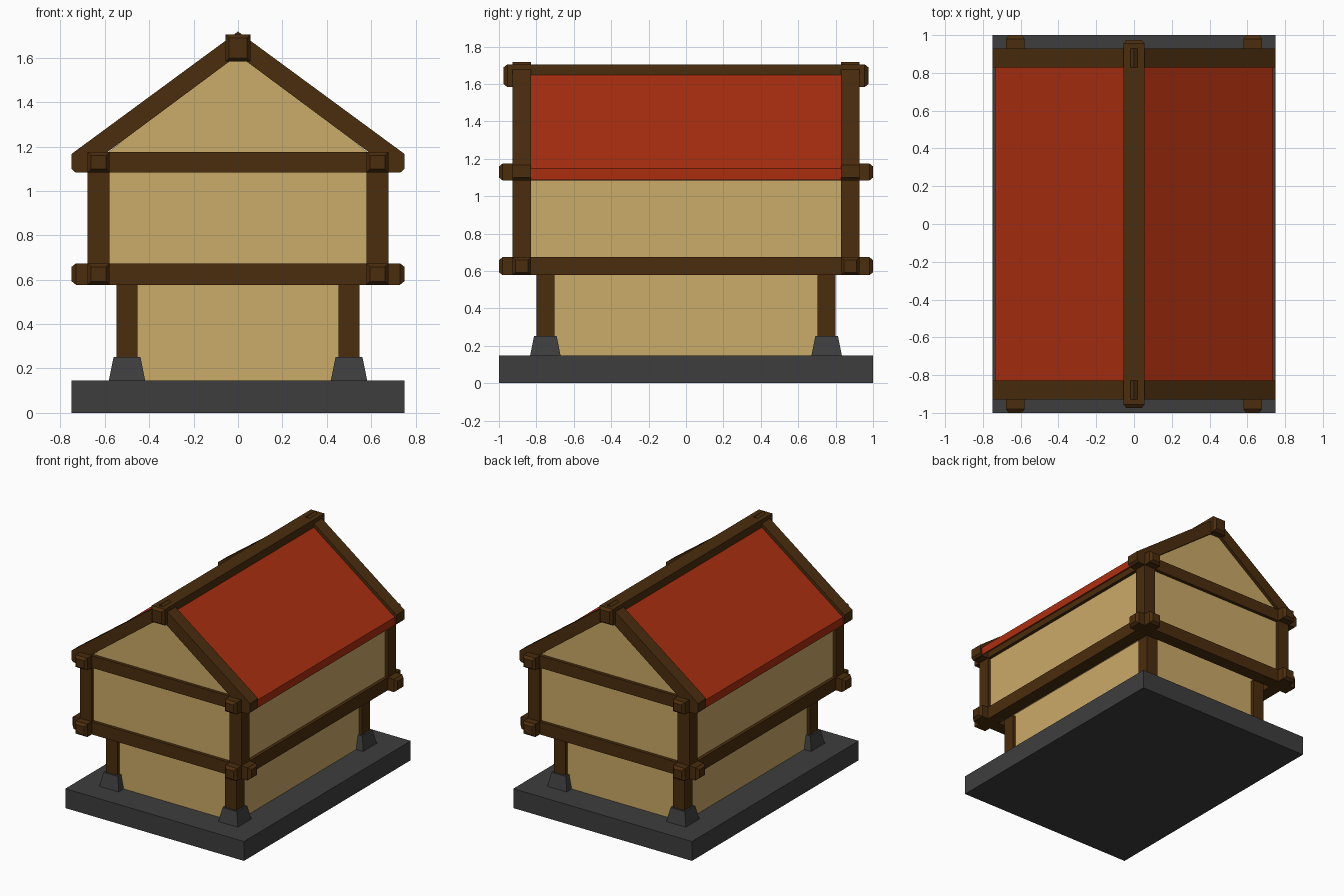
import bpy

if "Cube" in bpy.data.objects:
    bpy.data.objects.remove(bpy.data.objects["Cube"])


def material(name, r, g, b):
    m = bpy.data.materials.new(name)
    m.diffuse_color = (r, g, b, 1)
    m.use_nodes = True
    m.node_tree.nodes["Principled BSDF"].inputs["Base Color"].default_value = m.diffuse_color
    return m


WOOD = material("dark_wood", 0.070, 0.026, 0.0044)
PLASTER = material("tan_plaster", 0.60, 0.405, 0.138)
TILE = material("red_roof", 0.41, 0.028, 0.0052)
STONE = material("grey_stone", 0.048, 0.048, 0.049)


def loft(name, rings, mat):
    """Closed solid through a list of equal-length rings of points."""
    n = len(rings[0])
    verts = [p for ring in rings for p in ring]
    faces = [list(range(n))[::-1], [len(verts) - n + i for i in range(n)]]
    for k in range(len(rings) - 1):
        for i in range(n):
            j = (i + 1) % n
            faces.append([k * n + i, k * n + j, (k + 1) * n + j, (k + 1) * n + i])
    me = bpy.data.meshes.new(name)
    me.from_pydata(verts, [], faces)
    me.materials.append(mat)
    ob = bpy.data.objects.new(name, me)
    bpy.context.collection.objects.link(ob)
    # make all normals point outward
    import bmesh
    bm = bmesh.new()
    bm.from_mesh(me)
    bmesh.ops.recalc_face_normals(bm, faces=bm.faces)
    bm.to_mesh(me)
    bm.free()
    return ob


def square(cx, cy, hx, hy, z):
    return [(cx - hx, cy - hy, z), (cx + hx, cy - hy, z), (cx + hx, cy + hy, z), (cx - hx, cy + hy, z)]


def block(name, cx, cy, hx, hy, z0, z1, mat, top=1.0):
    loft(name, [square(cx, cy, hx, hy, z0), square(cx, cy, hx * top, hy * top, z1)], mat)


def beam(name, axis, half_len, offset, half_w, z0, z1):
    """Horizontal beam with chamfered ends along x or y."""
    rings = []
    for t, inset in ((-half_len, 0.016), (-half_len + 0.02, 0), (half_len - 0.02, 0), (half_len, 0.016)):
        w, a, b = half_w - inset, z0 + inset, z1 - inset
        section = [(offset - w, a), (offset + w, a), (offset + w, b), (offset - w, b)]
        rings.append([(t, s, z) if axis == "x" else (s, t, z) for s, z in section])
    loft(name, rings, WOOD)


def extrude_y(name, profile, y0, y1, mat):
    loft(name, [[(x, y, z) for x, z in profile] for y in (y0, y1)], mat)


SLOPE = 0.735


def roof_z(x, drop=0.0):
    return 1.718 - SLOPE * x - drop


# Base and plaster storeys
block("stone_base", 0, 0, 0.75, 1.0, 0, 0.147, STONE)
block("lower_walls", 0, 0, 0.523, 0.773, 0.14, 0.64, PLASTER)
block("upper_walls", 0, 0, 0.653, 0.903, 0.62, 1.13, PLASTER)
extrude_y("gable_walls", [(-0.653, 1.12), (0.653, 1.12), (0, roof_z(0, 0.08))], -0.903, 0.903, PLASTER)

for sx in (-1, 1):
    for sy in (-1, 1):
        # Corner feet and posts
        block("foot_stone", sx * 0.5, sy * 0.752, 0.083, 0.083, 0.14, 0.251, STONE, 0.73)
        block("lower_post", sx * 0.5, sy * 0.752, 0.048, 0.048, 0.24, 0.60, WOOD)
        block("upper_post", sx * 0.628, sy * 0.878, 0.049, 0.049, 0.66, 1.12, WOOD)
        # Sloping gable rafters
        profile = [(0, roof_z(0)), (0.75, roof_z(0.75)), (0.75, 1.10), (0.735, 1.085),
                   (0.71, 1.085), (0, roof_z(0, 0.106))]
        y0, y1 = sorted((sy * 0.829, sy * 0.928))
        extrude_y("gable_rafter", [(sx * x, z) for x, z in profile], y0, y1, WOOD)
    # Roof slabs
    slab = [(0, roof_z(0, 0.03)), (0.736, roof_z(0.736, 0.03)), (0.736, 1.087), (0, roof_z(0, 0.09))]
    extrude_y("roof_slab", [(sx * x, z) for x, z in slab], -0.84, 0.84, TILE)
    # Crossing beams at both floor levels
    for level, z0, z1 in (("lower", 0.577, 0.674), ("upper", 1.083, 1.175)):
        beam(level + "_side_beam", "y", 1.0, sx * 0.628, 0.0495, z0, z1)
        beam(level + "_end_beam", "x", 0.75, sx * 0.878, 0.0495, z0, z1)

# Ridge beam
beam("ridge_beam", "y", 0.975, 0, 0.056, 1.583, 1.705)
